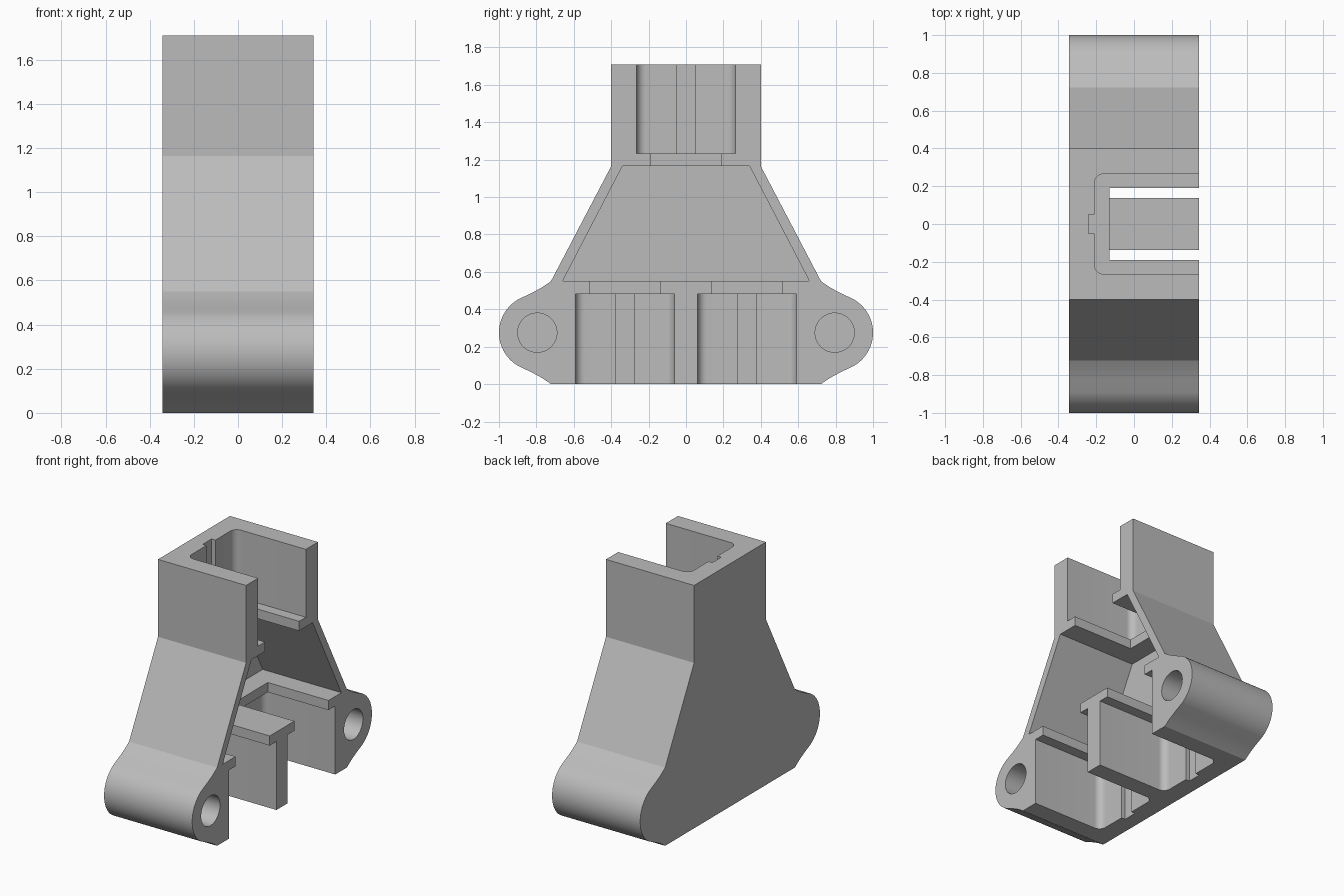
import bpy, bmesh, math
from mathutils import Vector

cube = bpy.data.objects.get("Cube")
if cube:
    bpy.data.objects.remove(cube, do_unlink=True)

HALF = 0.343      # half width of the body
TOP = 1.71
OUT = 0.5         # cutters run past the open side

grey = bpy.data.materials.new("light grey plastic")
grey.use_nodes = True
colour = (0.5, 0.5, 0.5, 1)
grey.diffuse_color = colour
grey.node_tree.nodes["Principled BSDF"].inputs["Base Color"].default_value = colour


def prism(name, points, offset):
    """Extrude a closed outline of 3D points along an offset."""
    bm = bmesh.new()
    face = bm.faces.new([bm.verts.new(p) for p in points])
    new = bmesh.ops.extrude_face_region(bm, geom=[face])["geom"]
    bmesh.ops.translate(bm, vec=Vector(offset),
                        verts=[v for v in new if isinstance(v, bmesh.types.BMVert)])
    bmesh.ops.recalc_face_normals(bm, faces=bm.faces)
    mesh = bpy.data.meshes.new(name)
    bm.to_mesh(mesh)
    bm.free()
    mesh.materials.append(grey)
    obj = bpy.data.objects.new(name, mesh)
    bpy.context.collection.objects.link(obj)
    return obj


def side_prism(name, outline, x0, x1):
    return prism(name, [(x0, y, z) for y, z in outline], (x1 - x0, 0, 0))


def plan_prism(name, outline, z0, z1):
    return prism(name, [(x, y, z0) for x, y in outline], (0, 0, z1 - z0))


def arc(cx, cy, r, start, end, steps):
    angles = [math.radians(start + (end - start) * i / steps) for i in range(steps + 1)]
    return [(cx + r * math.cos(a), cy + r * math.sin(a)) for a in angles]


def cut(body, cutter):
    cutter.hide_render = True
    mod = body.modifiers.new("cut", "BOOLEAN")
    mod.operation = "DIFFERENCE"
    mod.solver = "EXACT"
    mod.object = cutter
    bpy.context.view_layer.objects.active = body
    bpy.ops.object.modifier_apply(modifier=mod.name)
    bpy.data.objects.remove(cutter, do_unlink=True)


# Outer body: neck, sloped shoulders and a rounded ear on each side
EAR_Y, EAR_Z, EAR_R = 0.795, 0.275, 0.205
half = [(0.4, TOP), (0.4, 1.165), (0.722, 0.55), (0.77, 0.517), (0.825, 0.487)]
half += arc(EAR_Y, EAR_Z, EAR_R, 62, -62, 28)
half += [(0.825, 0.063), (0.77, 0.033), (0.722, 0)]
outline = half + [(-y, z) for y, z in reversed(half)]
body = side_prism("bracket_body", outline, -HALF, HALF)

# Tapered middle cavity
cut(body, side_prism("middle_cavity", [(-0.34, 1.165), (0.34, 1.165), (0.66, 0.55),
                                       (-0.66, 0.55)], -0.27, OUT))


def socket(y, z0, z1, lip0, lip1):
    """Socket with rounded rear corners, a rear groove and a lipped opening."""
    w, back, r = 0.265, -0.21, 0.05
    plan = [(OUT, y + w)] + arc(back + r, y + w - r, r, 90, 180, 8)
    plan += [(back, y + 0.05), (-0.24, y + 0.05), (-0.24, y - 0.05), (back, y - 0.05)]
    plan += arc(back + r, y - w + r, r, 180, 270, 8) + [(OUT, y - w)]
    cut(body, plan_prism("socket_cutter", plan, z0, z1))
    opening = [(OUT, y + 0.19), (-0.13, y + 0.19), (-0.13, y - 0.19), (OUT, y - 0.19)]
    cut(body, plan_prism("opening_cutter", opening, lip0, lip1))


# One socket on top, two underneath
socket(0, 1.232, TOP + 0.1, 1.1, 1.3)
for side in (-1, 1):
    socket(side * 0.327, -0.1, 0.482, 0.4, 0.6)
    # Blind bolt hole in the ear
    cut(body, side_prism("bolt_hole", arc(side * EAR_Y, EAR_Z, 0.105, 0, 350, 35), -0.27, OUT))

bpy.ops.object.select_all(action="DESELECT")
body.select_set(True)
bpy.context.view_layer.objects.active = body
bpy.ops.object.shade_smooth_by_angle(angle=math.radians(25))
